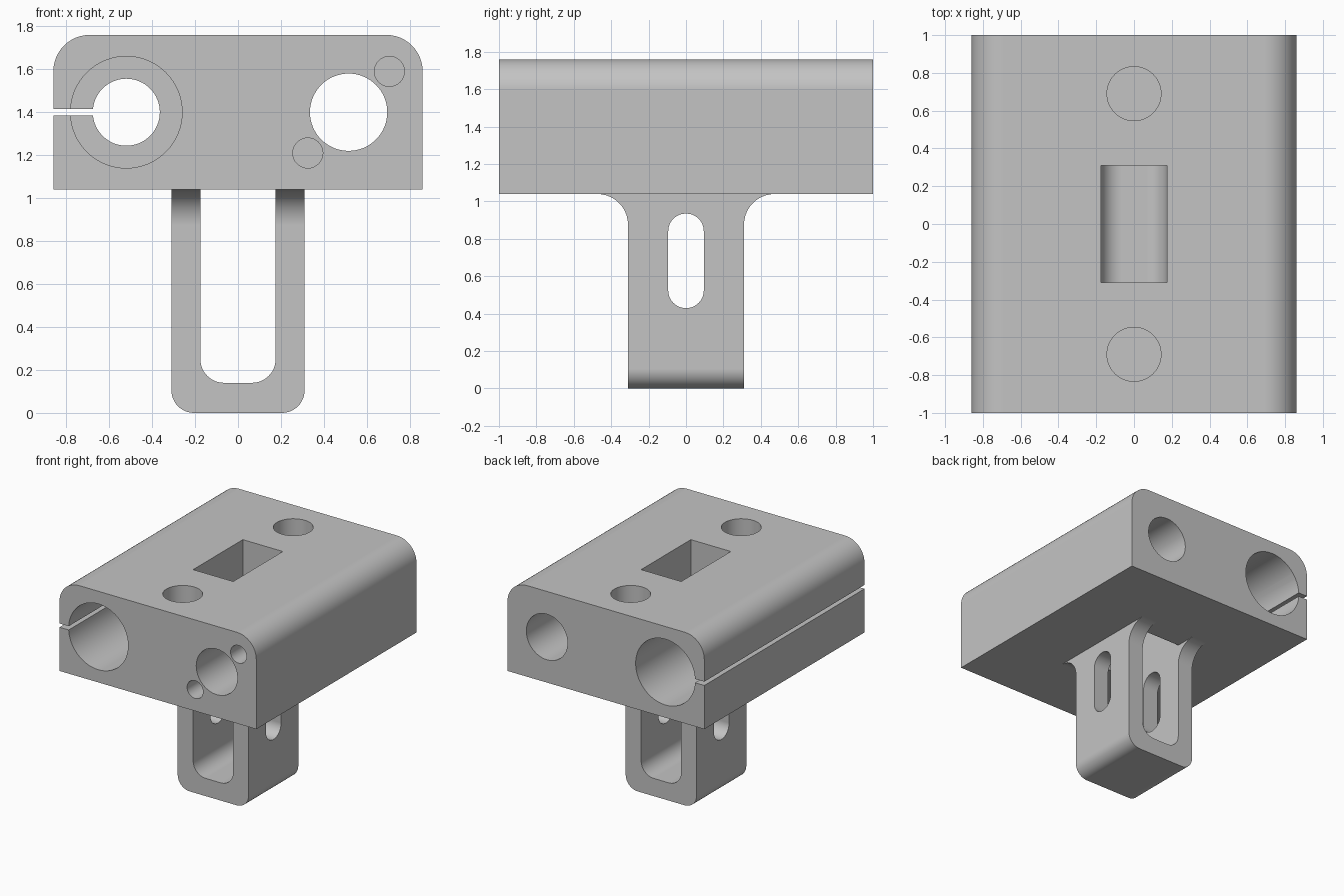
import bpy, bmesh, math
from mathutils import Vector

cube = bpy.data.objects.get("Cube")
if cube:
    bpy.data.objects.remove(cube, do_unlink=True)

grey = bpy.data.materials.new("plain grey")
grey.use_nodes = True
grey.diffuse_color = (0.55, 0.55, 0.55, 1)
grey.node_tree.nodes["Principled BSDF"].inputs["Base Color"].default_value = grey.diffuse_color


def rounded(corners, steps=12):
    """Profile from right-angled corners (u, v, radius)."""
    points = []
    for i, (u, v, r) in enumerate(corners):
        p = Vector((u, v))
        if r == 0:
            points.append(p)
            continue
        a = (Vector(corners[i - 1][:2]) - p).normalized()
        b = (Vector(corners[(i + 1) % len(corners)][:2]) - p).normalized()
        centre = p + (a + b) * r
        for k in range(steps + 1):
            t = math.pi / 2 * k / steps
            points.append(centre - b * r * math.cos(t) - a * r * math.sin(t))
    return points


def box(u0, u1, v0, v1, low=0, high=0):
    return rounded([(u0, v0, low), (u1, v0, low), (u1, v1, high), (u0, v1, high)])


def circle(u, v, r, sides=64):
    return [Vector((u + r * math.cos(2 * math.pi * k / sides),
                    v + r * math.sin(2 * math.pi * k / sides))) for k in range(sides)]


def prism(name, axis, profile, lo, hi):
    """Extrude a profile along the given axis."""
    place = {"x": lambda p, d: (d, p.x, p.y),
             "y": lambda p, d: (p.x, d, p.y),
             "z": lambda p, d: (p.x, p.y, d)}[axis]
    bm = bmesh.new()
    face = bm.faces.new([bm.verts.new(place(p, lo)) for p in profile])
    top = bmesh.ops.extrude_face_region(bm, geom=[face])["geom"]
    shift = Vector(place(Vector((0, 0)), hi - lo))
    bmesh.ops.translate(bm, vec=shift, verts=[v for v in top if isinstance(v, bmesh.types.BMVert)])
    bmesh.ops.recalc_face_normals(bm, faces=bm.faces)
    mesh = bpy.data.meshes.new(name)
    bm.to_mesh(mesh)
    bm.free()
    mesh.materials.append(grey)
    obj = bpy.data.objects.new(name, mesh)
    bpy.context.collection.objects.link(obj)
    return obj


def combine(target, tool, operation="DIFFERENCE"):
    """Apply a boolean and discard the tool."""
    mod = target.modifiers.new("boolean", "BOOLEAN")
    mod.operation, mod.solver, mod.object = operation, "EXACT", tool
    bpy.context.view_layer.objects.active = target
    bpy.ops.object.modifier_apply(modifier=mod.name)
    bpy.data.objects.remove(tool, do_unlink=True)


# Hanging bracket: flared neck, rounded foot, U-shaped opening, side slots
neck, flare, fillet = 0.31, 0.475, 0.165
bracket = prism("bracket", "x", rounded([
    (-neck, 0, 0), (neck, 0, 0), (neck, 1.04, fillet), (flare, 1.04, 0),
    (flare, 1.2, 0), (-flare, 1.2, 0), (-flare, 1.04, 0), (-neck, 1.04, fillet)]), -0.4, 0.4)
combine(bracket, prism("foot", "y", box(-0.31, 0.31, 0, 1.5, low=0.105), -1, 1), "INTERSECT")
combine(bracket, prism("opening", "y", box(-0.175, 0.175, 0.14, 1.5, low=0.11), -1, 1))
combine(bracket, prism("slot", "x", box(-0.095, 0.095, 0.43, 0.935, 0.094, 0.094), -1, 1))

# Carriage block with rounded upper edges
block = prism("carriage_block", "y", box(-0.86, 0.86, 1.04, 1.76, high=0.17), -1, 1)
combine(block, bracket, "UNION")
combine(block, prism("top_window", "z", box(-0.175, 0.175, -0.31, 0.31), 1.0, 2))

# Bearing bore, counterbored from both ends, and its clamping slit
bore = (-0.52, 1.4)
combine(block, prism("bore", "y", circle(*bore, 0.156), -1.1, 1.1))
for side in (-1, 1):
    ends = sorted((side * 0.17, side * 1.1))
    combine(block, prism("counterbore", "y", circle(*bore, 0.26), *ends))
combine(block, prism("clamp_slit", "y", box(-1, -0.6, 1.385, 1.415), -1.1, 1.1))

# Second rod bore with two blind screw holes in the front
combine(block, prism("rod_bore", "y", circle(0.515, 1.4, 0.18), -1.1, 1.1))
for x, z in ((0.705, 1.59), (0.325, 1.21)):
    combine(block, prism("screw_hole", "y", circle(x, z, 0.07, 32), -1.1, -0.6))

# Blind sockets in the top
for y in (-0.69, 0.69):
    combine(block, prism("top_socket", "z", circle(0, y, 0.143), 1.32, 2))

# Smooth curved walls, flat faces kept crisp
bpy.ops.object.select_all(action="DESELECT")
block.select_set(True)
bpy.context.view_layer.objects.active = block
bpy.ops.object.shade_smooth_by_angle(angle=math.radians(30))
weighted = block.modifiers.new("weighted normals", "WEIGHTED_NORMAL")
weighted.keep_sharp = True
